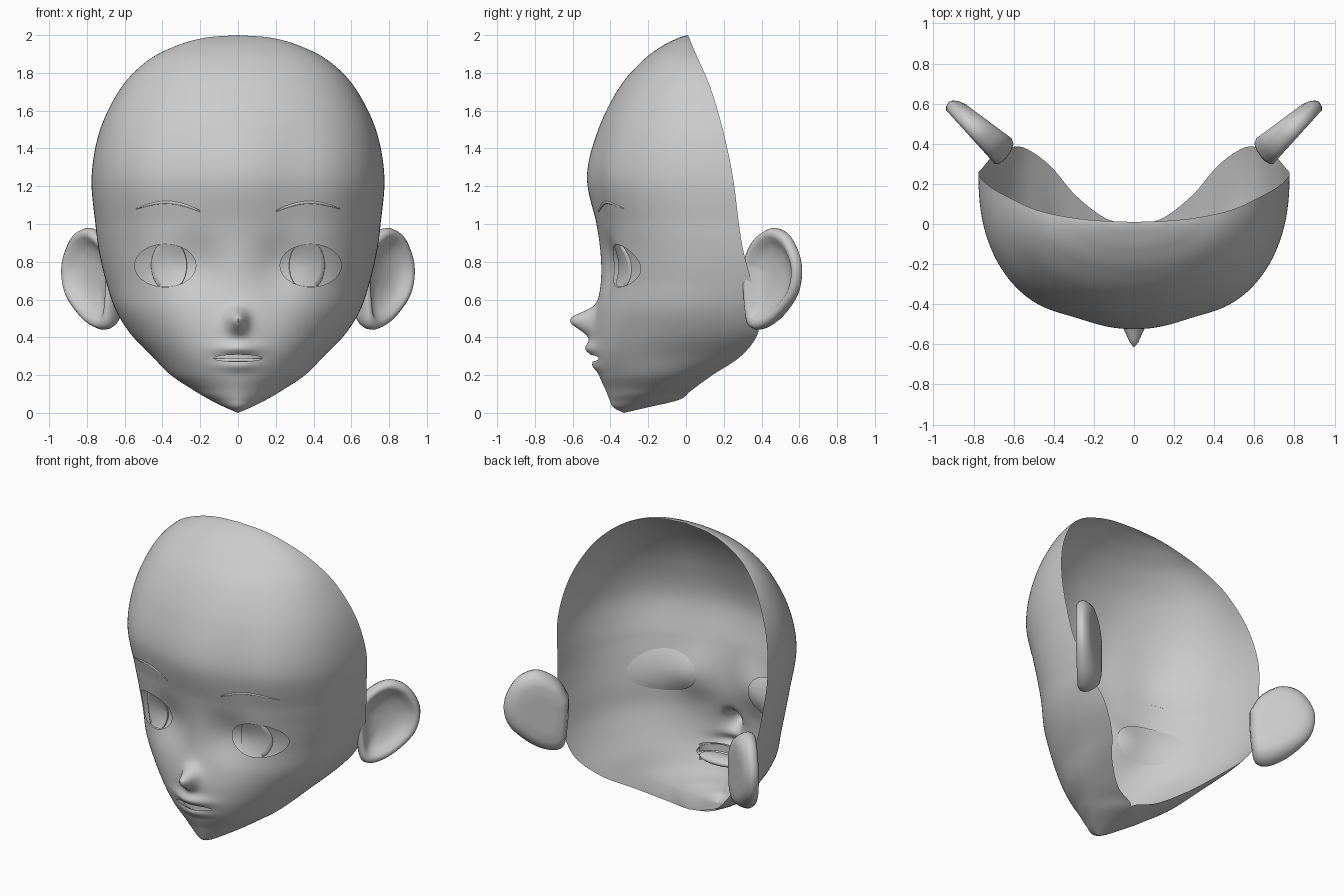
import bpy, bmesh, math
from mathutils import Vector
from mathutils.bvhtree import BVHTree

if "Cube" in bpy.data.objects:
    bpy.data.objects.remove(bpy.data.objects["Cube"])

grey = bpy.data.materials.new("plain_grey")
grey.use_nodes = True
grey.diffuse_color = (0.6, 0.6, 0.6, 1)
grey.node_tree.nodes["Principled BSDF"].inputs["Base Color"].default_value = (0.6, 0.6, 0.6, 1)


def finish(bm, name, angle=50):
    mesh = bpy.data.meshes.new(name)
    bm.to_mesh(mesh)
    bm.free()
    mesh.materials.append(grey)
    ob = bpy.data.objects.new(name, mesh)
    bpy.context.collection.objects.link(ob)
    bpy.ops.object.select_all(action="DESELECT")
    ob.select_set(True)
    bpy.context.view_layer.objects.active = ob
    bpy.ops.object.shade_smooth_by_angle(angle=math.radians(angle))


def loft(rows, closed=False):
    """Skin a list of equally long point rows."""
    bm = bmesh.new()
    grid = [[bm.verts.new(p) for p in row] for row in rows]
    for a, b in zip(grid, grid[1:]):
        for i in range(len(a) if closed else len(a) - 1):
            j = (i + 1) % len(a)
            bm.faces.new((a[i], b[i], b[j], a[j]))
    bmesh.ops.remove_doubles(bm, verts=bm.verts, dist=1e-4)
    return bm


def spline(points, sub):
    """Smooth curve through points of any dimension."""
    pts = [Vector(p) for p in points]
    pts = [2 * pts[0] - pts[1]] + pts + [2 * pts[-1] - pts[-2]]
    out = []
    for a, b, c, d in zip(pts, pts[1:], pts[2:], pts[3:]):
        for k in range(sub):
            t = k / sub
            out.append(b + (c - a) * t / 2 + (2 * a - 5 * b + 4 * c - d) * t * t / 2
                       + (3 * b - a - 3 * c + d) * t ** 3 / 2)
    return out + [pts[-2]]


def bump(x, z, cx, cz, sx, sz):
    return math.exp(-((x - cx) / sx) ** 2 - ((z - cz) / sz) ** 2)


# Face shell: height, front depth, half width, rim depth, wrap (share of a half turn), squareness
LEVELS = [
    (2.0, .01, 0, .01, .5, 2), (1.985, -.04, .18, .017, .5, 2),
    (1.94, -.13, .335, .035, .5, 2), (1.86, -.235, .485, .07, .5, 2.1),
    (1.72, -.355, .62, .13, .5, 2.2), (1.5, -.465, .73, .195, .5, 2.3),
    (1.25, -.525, .775, .248, .5, 2.35), (1.0, -.475, .755, .28, .5, 2.35),
    (.85, -.455, .735, .305, .505, 2.3), (.7, -.452, .7, .345, .525, 2.25),
    (.55, -.47, .65, .375, .56, 2.2), (.42, -.485, .57, .38, .59, 2.1),
    (.3, -.485, .455, .29, .63, 2), (.2, -.46, .355, .14, .69, 1.8),
    (.12, -.425, .235, .03, .77, 1.7), (.07, -.405, .15, -.035, 1, 1.7),
    (.03, -.385, .07, -.2, 1, 1.7), (0, -.33, 0, -.33, 1, 1.7)]


def face_section(level, half=72):
    z, yf, w, yr, wrap, n = level
    end = math.pi * min(1, max(.5, wrap))
    curve = lambda v: math.copysign(abs(v) ** (2 / n), v)
    depth = (yr - yf) / (1 - curve(math.cos(end)))
    row = []
    for i in range(-half, half + 1):
        t = end * i / half
        x, y = w * curve(math.sin(t)), yf + depth * (1 - curve(math.cos(t)))
        if math.cos(t) > 0:
            y -= .115 * bump(x, z, 0, .495, .045, .05 if z > .495 else .065)  # nose
            y -= .025 * bump(x, z, 0, .46, .1, .1)                          # nose base
            y -= .04 * bump(x, z, 0, .34, .11, .035)                        # upper lip
            y -= .02 * bump(x, z, 0, .25, .1, .03)                          # lower lip
            y += .045 * bump(abs(x), z, .22, .78, .13, .15)                 # eye sockets
            y += .025 * bump(abs(x), z, .3, 1.2, .16, .35)                  # brow planes
        row.append((x, y, z))
    return row


shell = loft([face_section(v) for v in spline(LEVELS, 12)])
tree = BVHTree.FromBMesh(shell)


def skin(x, z):
    """Depth of the face surface at a point of the front."""
    hit = tree.ray_cast(Vector((x, -2, z)), Vector((0, 1, 0)))[0]
    return hit.y if hit else -.4


EYE = (.385, .78, .162, .113)
MOUTH = (0, .29, .13, .018)


def cut_opening(bm, cx, cz, rx, rz):
    """Remove an oval of faces and snap its border to a clean outline."""
    def radius(p):
        return math.hypot((p.x - cx) / rx, (p.z - cz) / rz)
    gone = {f for f in bm.faces if f.normal.y < .2 and radius(f.calc_center_median()) < 1}
    border = {v for f in gone for v in f.verts if any(g not in gone for g in v.link_faces)}
    bmesh.ops.delete(bm, geom=list(gone), context="FACES")
    for v in border:
        r = max(radius(v.co), .01)
        x, z = cx + (v.co.x - cx) / r, cz + (v.co.z - cz) / r
        v.co = (x, skin(x, z), z)


shell.normal_update()
for side in (-1, 1):
    cut_opening(shell, side * EYE[0], *EYE[1:])
cut_opening(shell, *MOUTH)
finish(shell, "face_shell", 70)


def circle(count=64):
    return [(math.cos(a * math.tau / count), math.sin(a * math.tau / count)) for a in range(count)]


# Eyes: shallow dishes behind the openings, each with a thin iris plate
def dish(x, z):
    r = math.hypot((x - EYE[0]) / EYE[2], (z - EYE[1]) / EYE[3])
    return skin(x, z) + .008 + .016 * max(0, 1.44 - r * r)


def iris_point(c, s, scale, lift):
    x = .365 + .095 * scale * c
    lid = EYE[3] * .99 * math.sqrt(1 - ((x - EYE[0]) / EYE[2]) ** 2)
    z = EYE[1] + max(-lid, min(lid, .135 * scale * s))
    return x, dish(x, z) - lift, z


eye_rows = []
for k in range(17):
    size = 1.2 * k / 16
    ring = [(EYE[0] + EYE[2] * size * c, EYE[1] + EYE[3] * size * s) for c, s in circle()]
    eye_rows.append([(x, dish(x, z), z) for x, z in ring])

iris_rows = [[iris_point(c, s, scale, lift) for c, s in circle()]
             for scale, lift in ((0, .009), (.25, .009), (.5, .009), (.75, .009),
                                 (.98, .009), (1, 0))]

# Eyebrows: fine tapered arcs lying on the skin
brow_rows = []
for i in range(25):
    t = i / 24
    x, z = .2 + .34 * t, 1.068 + .012 * t + .04 * math.sin(math.pi * t)
    h = .002 + .006 * math.sin(math.pi * min(1, t * .8 + .15))
    brow_rows.append([(x, skin(x, z + e * h) - d, z + e * h)
                      for e, d in ((-1, 0), (-.6, .004), (.6, .004), (1, 0))])

# Ears: outline along the ear plane, front rings of (scale, offset),
# back rings of (scale, share) of a wedge that thickens toward the head
OUTLINE = [(-.03, .8), (.02, .89), (.09, .95), (.18, .98), (.28, .94), (.35, .84),
           (.37, .74), (.34, .63), (.26, .54), (.16, .47), (.06, .44), (0, .47),
           (-.02, .57), (-.03, .69), (-.03, .8)]
FRONT = [(0, -.03), (.3, -.03), (.55, -.015), (.7, .005), (.8, .03), (.9, .038), (.97, .024), (1, 0)]
BACK = [(.99, .25), (.94, .55), (.85, .85), (.7, 1), (.4, 1), (0, 1)]
ear_edge = spline(OUTLINE, 4)[:-1]
along, out = Vector((.67, .74, 0)), Vector((.74, -.67, 0))
ear_rows = []
for k, (scale, off) in enumerate(FRONT + BACK):
    row = []
    for u, z in ear_edge:
        u = .15 + (u - .15) * scale
        shift = off if k < len(FRONT) else -off * (.115 - .2 * u)
        p = Vector((.675, .335, 0)) + along * u + out * shift
        row.append((p.x, p.y, .72 + (z - .72) * scale))
    ear_rows.append(row)

for side, word in ((1, "left"), (-1, "right")):
    for part, rows, closed in (("eye", eye_rows, True), ("iris", iris_rows, True),
                               ("eyebrow", brow_rows, False), ("ear", ear_rows, True)):
        bm = loft([[(side * x, y, z) for x, y, z in row] for row in rows], closed)
        if part == "ear":
            bmesh.ops.recalc_face_normals(bm, faces=bm.faces)
        else:
            bm.normal_update()
            if sum(f.normal.y for f in bm.faces) > 0:
                bmesh.ops.reverse_faces(bm, faces=bm.faces)
        finish(bm, word + "_" + part, 75)

# Mouth: flared inner lips, two rows of teeth and a tongue
lip_rows = []
for back, sx, sz in ((0, 1, 1), (.025, 1.1, 1.8), (.06, 1.25, 3), (.1, 1.35, 3.6)):
    lip_rows.append([(MOUTH[2] * sx * c, skin(MOUTH[2] * c, MOUTH[1] + MOUTH[3] * s) + back,
                      MOUTH[1] + MOUTH[3] * sz * s) for c, s in circle(48)])
finish(loft(lip_rows, True), "inner_lips")

for name, low, high in (("upper_teeth", .288, .345), ("lower_teeth", .235, .275)):
    arc = [(.15 * math.sin(a / 8), -.35 - .09 * math.cos(a / 8)) for a in range(-12, 13)]
    finish(loft([[(x, y, high) for x, y in arc], [(x, y, low) for x, y in arc]]), name)

tongue = bmesh.new()
bmesh.ops.create_uvsphere(tongue, u_segments=32, v_segments=16, radius=1)
bmesh.ops.scale(tongue, vec=(.145, .065, .03), verts=tongue.verts)
bmesh.ops.translate(tongue, vec=(0, -.36, .278), verts=tongue.verts)
finish(tongue, "tongue")
